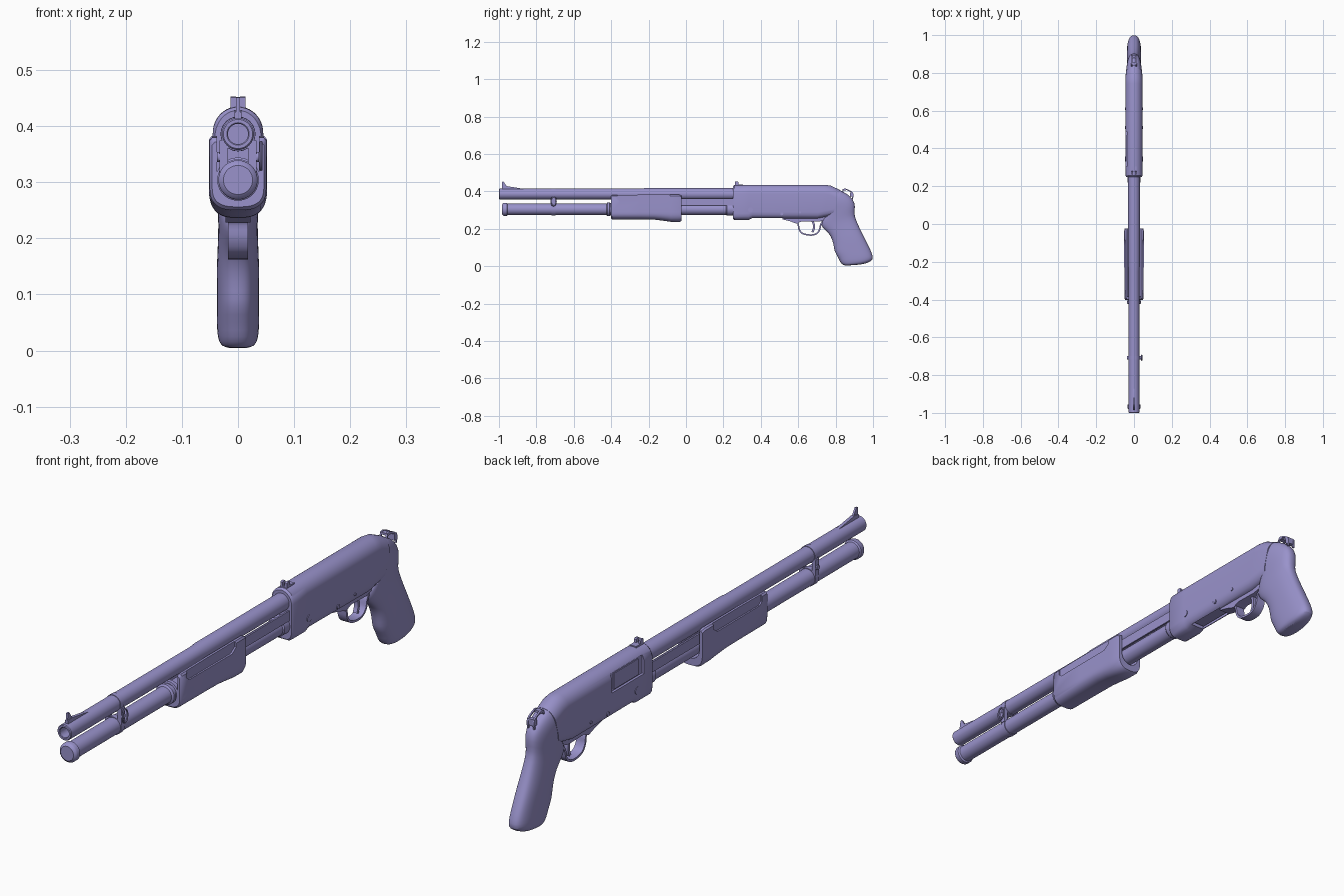
import bpy, bmesh, math
from mathutils import Vector

if "Cube" in bpy.data.objects:
    bpy.data.objects.remove(bpy.data.objects["Cube"])

mat = bpy.data.materials.new("lavender")
mat.diffuse_color = (0.32, 0.29, 0.60, 1)
mat.use_nodes = True
mat.node_tree.nodes["Principled BSDF"].inputs["Base Color"].default_value = mat.diffuse_color


def finish(name, bm):
    bmesh.ops.recalc_face_normals(bm, faces=bm.faces)
    me = bpy.data.meshes.new(name)
    bm.to_mesh(me)
    bm.free()
    me.materials.append(mat)
    ob = bpy.data.objects.new(name, me)
    bpy.context.collection.objects.link(ob)
    return ob


def skin(name, rings, closed=False):
    """Bridge equal rings of points; cap the ends unless closed."""
    bm = bmesh.new()
    vs = [[bm.verts.new(p) for p in r] for r in rings]
    n, m = len(rings), len(rings[0])
    for i in range(n if closed else n - 1):
        a, b = vs[i], vs[(i + 1) % n]
        for j in range(m):
            k = (j + 1) % m
            bm.faces.new((a[j], a[k], b[k], b[j]))
    if not closed:
        bm.faces.new(vs[0])
        bm.faces.new(vs[-1])
    return finish(name, bm)


def lathe(name, z, profile, closed=False, n=40):
    """Turn (y, radius) points about an axis along y at height z."""
    return skin(name, [[(r * math.cos(2 * math.pi * k / n), y, z + r * math.sin(2 * math.pi * k / n))
                        for k in range(n)] for y, r in profile], closed)


def extrude(name, yz, x0, x1):
    """Side profile pushed from x0 to x1."""
    return skin(name, [[(x, y, z) for y, z in yz] for x in (x0, x1)])


def box(name, x0, x1, y0, y1, z0, z1):
    return extrude(name, [(y0, z0), (y1, z0), (y1, z1), (y0, z1)], x0, x1)


def ribbon(name, path, x0, x1, t):
    """Flat strip of thickness t following a smooth side path."""
    p = [Vector(q) for q in path]
    fine = []
    for i in range(len(p) - 1):
        a, b, c, d = p[max(i - 1, 0)], p[i], p[i + 1], p[min(i + 2, len(p) - 1)]
        for s in (0, .25, .5, .75):
            fine.append(.5 * (2 * b + (c - a) * s + (2 * a - 5 * b + 4 * c - d) * s * s
                              + (3 * b - a - 3 * c + d) * s ** 3))
    fine.append(p[-1])
    rings = []
    for i, q in enumerate(fine):
        d = (fine[min(i + 1, len(fine) - 1)] - fine[max(i - 1, 0)]).normalized()
        nrm = Vector((-d.y, d.x)) * t / 2
        u, v = q + nrm, q - nrm
        rings.append([(x0, u.x, u.y), (x1, u.x, u.y), (x1, v.x, v.y), (x0, v.x, v.y)])
    return skin(name, rings)


def pin(name, y, z, r, x0, x1, n=20):
    return extrude(name, [(y + r * math.cos(2 * math.pi * k / n), z + r * math.sin(2 * math.pi * k / n))
                          for k in range(n)], x0, x1)


def cut(ob, *cutters):
    for c in cutters:
        c.hide_render = True
        m = ob.modifiers.new("cut", 'BOOLEAN')
        m.operation, m.solver, m.object = 'DIFFERENCE', 'EXACT', c
    ob.data = bpy.data.meshes.new_from_object(ob.evaluated_get(bpy.context.evaluated_depsgraph_get()))
    ob.modifiers.clear()
    for c in cutters:
        bpy.data.objects.remove(c)


BZ, TZ = 0.386, 0.304  # barrel and magazine tube axis heights

# barrel with open muzzle, magazine tube with stepped end cap
lathe("barrel", BZ, [(-.90, .018), (-.998, .018), (-1, .020), (-1, .026), (-.997, .0285), (-.25, .0285),
                     (-.22, .031), (.27, .031)])
lathe("magazine_tube", TZ, [(-.96, .030), (.27, .030)])
lathe("magazine_cap", TZ, [(-.983, .022), (-.983, .026), (-.978, .033), (-.974, .035), (-.958, .035),
                           (-.954, .030)])
lathe("forend_collar", TZ, [(-.425, .030), (-.42, .037), (-.408, .037), (-.406, .034), (-.402, .034),
                            (-.40, .040), (-.385, .040)])
lathe("receiver_collar", TZ, [(.215, .030), (.22, .034), (.26, .034)])

# sliding forend: U-shaped trough
def u_section(y, zb, w, zt):
    pts = []
    for k in range(21):
        a = math.pi * k / 20
        c, s = math.cos(a), math.sin(a)
        pts.append((-w * math.copysign(abs(c) ** .7, c), y, .29 - (.29 - zb) * s ** .8))
    pts.append((w, y, zt - .006))
    pts.append((w - .005, y, zt))
    pts.append((.037, y, zt))
    for k in range(13):
        a = math.pi * k / 12
        pts.append((.037 * math.cos(a), y, TZ - .037 * math.sin(a)))
    return pts + [(-.037, y, zt), (-w + .005, y, zt), (-w, y, zt - .006)]

forend = skin("forend", [u_section(*s) for s in (
    (-.402, .256, .046, .372), (-.395, .25, .0505, .38), (-.25, .25, .0515, .382), (-.17, .249, .052, .382),
    (-.12, .243, .052, .382), (-.08, .237, .052, .382), (-.035, .236, .052, .382), (-.024, .242, .049, .376))])
panel = [(-.365, .39), (-.365, .356), (-.352, .346), (-.108, .346), (-.085, .362), (-.085, .39)]
cut(forend, *[extrude("panel_cutter", panel, s * .0455, s * .07) for s in (-1, 1)])

# twin action bars linking forend and receiver
for s in (-1, 1):
    box("action_bar", s * .027, s * .033, -.06, .27, .325, .362)

# receiver: arched top, softly rounded bottom
def r_section(yb, zb, yt, zt, w):
    h = zt - zb
    half = [(w * .55, zb), (w * .8, zb + .007), (w * .95, zb + .018), (w, zb + .034)]
    half += [(w * math.cos(a), zt - .047 + .047 * math.sin(a)) for a in
             [math.pi / 2 * k / 10 for k in range(11)]]
    pts = half + [(-x, z) for x, z in half[-2::-1]]
    return [(x, yb + (yt - yb) * (z - zb) / h, z) for x, z in pts]

receiver = skin("receiver", [r_section(*s) for s in (
    (.25, .254, .25, .428, .041), (.258, .248, .258, .434, .045), (.335, .248, .335, .435, .045),
    (.355, .257, .355, .435, .045), (.70, .255, .745, .435, .045), (.735, .262, .775, .430, .045),
    (.785, .272, .822, .408, .043))])
cut(receiver, box("port_cutter", -.07, -.036, .305, .49, .348, .415),
    box("loading_cutter", -.026, .026, .36, .52, .2, .275))
box("bolt", -.039, -.03, .33, .47, .352, .41)
box("cartridge_lifter", -.021, .021, .37, .51, .262, .28)
for y, z, r in ((.345, .302, .013), (.512, .28, .008), (.61, .288, .006)):
    pin("receiver_pin", y, z, r, -.0475, .0475)

# trigger group
extrude("trigger_plate", [(.515, .265), (.515, .25), (.55, .242), (.59, .228), (.62, .24), (.71, .238),
                          (.735, .245), (.76, .27)], -.022, .022)
ribbon("trigger_guard", [(.575, .246), (.598, .23), (.604, .20), (.62, .177), (.655, .167), (.69, .17),
                         (.712, .19), (.72, .22), (.735, .245)], -.018, .018, .008)
ribbon("trigger", [(.672, .25), (.683, .225), (.683, .20), (.676, .182)], -.008, .008, .011)

# pistol grip: front point, back point and half width of each section
def g_section(f, b, w, n=28):
    f, b = Vector(f), Vector(b)
    pts = []
    for k in range(n):
        a = 2 * math.pi * k / n
        c, s = math.cos(a), math.sin(a)
        p = (f + b) / 2 + (b - f) / 2 * math.copysign(abs(c) ** .85, c)
        pts.append((w * math.copysign(abs(s) ** .75, s), p.x, p.y))
    return pts

grip = skin("grip", [g_section(*s) for s in (
    ((.765, .268), (.80, .413), .042), ((.775, .268), (.815, .411), .043), ((.75, .262), (.862, .388), .042),
    ((.73, .252), (.896, .357), .040), ((.722, .235), (.906, .32), .038), ((.722, .218), (.899, .28), .036),
    ((.735, .20), (.908, .25), .035), ((.765, .175), (.928, .205), .036), ((.783, .14), (.95, .16), .038),
    ((.79, .105), (.973, .115), .038), ((.793, .078), (.99, .08), .038), ((.812, .05), (1.0, .052), .038),
    ((.823, .022), (.999, .036), .037), ((.836, .008), (.985, .024), .034), ((.85, .002), (.95, .009), .026))])
grip.modifiers.new("smooth", 'SUBSURF').levels = 1
grip.modifiers["smooth"].render_levels = 1

# sling loop on the back of the grip
loop = [(.832, .385), (.842, .408), (.855, .411), (.89, .392), (.89, .36)]
for s in (-1, 1):
    ribbon("sling_loop_side", loop, s * .009, s * .015, .006)
box("sling_loop_bar", -.015, .015, .838, .856, .404, .412)
box("sling_loop_foot", -.015, .015, .878, .893, .372, .395)

# front sight ramp and blade
extrude("front_sight_ramp", [(-.985, .41), (-.985, .425), (-.965, .429), (-.87, .414), (-.87, .408)], -.006, .006)
extrude("front_sight_blade", [(-.985, .422), (-.983, .451), (-.975, .452), (-.958, .426)], -.0035, .0035)

# rear sight: base with two ears
box("rear_sight_base", -.013, .013, .262, .305, .43, .438)
for s in (-1, 1):
    extrude("rear_sight_ear", [(.262, .435), (.262, .451), (.266, .453), (.276, .453), (.28, .449), (.28, .435)],
            s * .004, s * .013)

# clamp joining barrel and tube, with a swivel ring on the right
for z, r in ((BZ, .0305), (TZ, .0325)):
    lathe("clamp_band", z, [(-.718, r), (-.698, r)])
for s in (-1, 1):
    box("clamp_plate", s * .018, s * .033, -.718, -.698, .315, .374)
    pin("clamp_screw", -.708, .345, .009, s * .033, s * .037)
ring = []
for k in range(24):
    a = 2 * math.pi * k / 24
    ring.append([(.041 + .003 * math.cos(b), -.708 + (.014 + .003 * math.sin(b)) * math.cos(a),
                  .347 + (.024 + .003 * math.sin(b)) * math.sin(a))
                 for b in [2 * math.pi * j / 8 for j in range(8)]])
skin("swivel_ring", ring, closed=True)

# crisp edges, smooth curves
for ob in bpy.data.objects:
    ob.select_set(True)
bpy.context.view_layer.objects.active = grip
bpy.ops.object.shade_smooth_by_angle(angle=math.radians(35))
